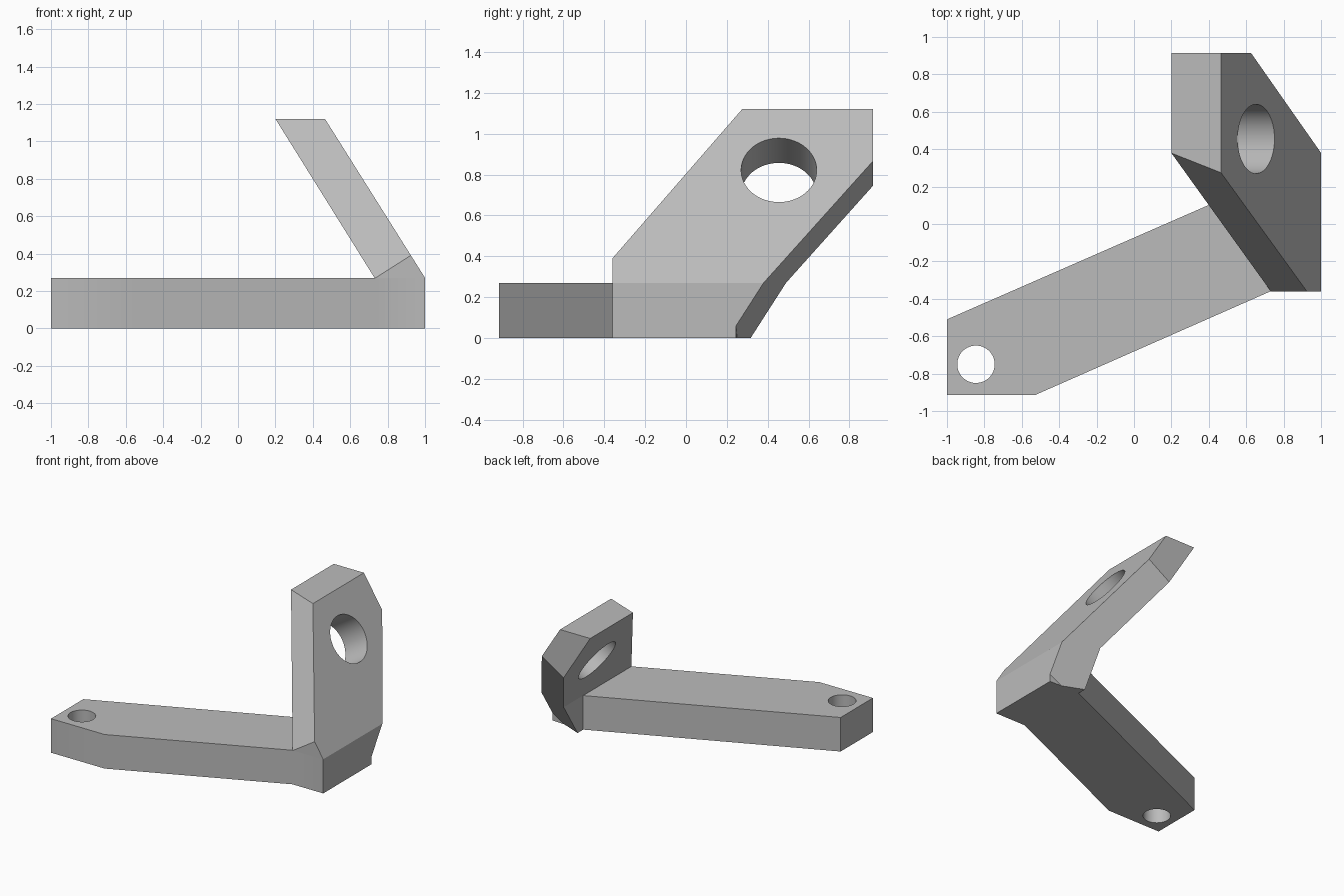
import bpy, bmesh
from mathutils import Vector, Matrix

if "Cube" in bpy.data.objects:
    bpy.data.objects.remove(bpy.data.objects["Cube"], do_unlink=True)

grey = bpy.data.materials.new("plain grey")
grey.use_nodes = True
colour = (0.5, 0.5, 0.5, 1)
grey.diffuse_color = colour
grey.node_tree.nodes["Principled BSDF"].inputs["Base Color"].default_value = colour

THICK, TOP, LOW, BACK = 0.27, 1.12, -0.36, 0.915
LEAN = Vector((0.85, 0, 0.54)).normalized()   # direction the leaning plate faces


def add_object(name, bm):
    bmesh.ops.recalc_face_normals(bm, faces=bm.faces)
    mesh = bpy.data.meshes.new(name)
    bm.to_mesh(mesh)
    bm.free()
    mesh.materials.append(grey)
    obj = bpy.data.objects.new(name, mesh)
    bpy.context.collection.objects.link(obj)
    return obj


def prism(points, offset):
    bm = bmesh.new()
    face = bm.faces.new([bm.verts.new(p) for p in points])
    made = bmesh.ops.extrude_face_region(bm, geom=[face])["geom"]
    moved = [v for v in made if isinstance(v, bmesh.types.BMVert)]
    bmesh.ops.translate(bm, verts=moved, vec=offset)
    return bm


def slice_off(bm, point, edge, side):
    """Trim along a plane square to the leaning plate; side is the y sign removed."""
    normal = LEAN.cross(Vector(edge)).normalized()
    if normal.y * side < 0:
        normal.negate()
    cut = bmesh.ops.bisect_plane(bm, geom=bm.verts[:] + bm.edges[:] + bm.faces[:],
                                 plane_co=point, plane_no=normal, clear_outer=True)
    rim = [e for e in cut["geom_cut"] if isinstance(e, bmesh.types.BMEdge)]
    bmesh.ops.edgeloop_fill(bm, edges=rim)


def combine(obj, other, operation):
    mod = obj.modifiers.new(operation.lower(), "BOOLEAN")
    mod.operation, mod.solver, mod.object = operation, "EXACT", other
    bpy.context.view_layer.objects.active = obj
    bpy.ops.object.modifier_apply(modifier=mod.name)
    bpy.data.objects.remove(other, do_unlink=True)


def drill(obj, centre, axis, radius):
    bm = bmesh.new()
    turn = Vector((0, 0, 1)).rotation_difference(axis).to_matrix().to_4x4()
    bmesh.ops.create_cone(bm, cap_ends=True, segments=64, radius1=radius, radius2=radius,
                          depth=1, matrix=Matrix.Translation(centre) @ turn)
    cutter = add_object("hole_cutter", bm)
    cutter.hide_render = True
    combine(obj, cutter, "DIFFERENCE")


# Flat arm with a clipped end, running under the upright
arm_outline = [(-1, -0.51), (-1, -BACK), (-0.53, -BACK), (0.73, LOW),
               (1, LOW), (1, 0.245), (0.755, 0.257)]
bracket = add_object("bracket", prism([(x, y, 0) for x, y in arm_outline], (0, 0, THICK)))
drill(bracket, (-0.845, -0.75, 0.13), Vector((0, 0, 1)), 0.1)

# Leaning plate on a vertical foot, with front and back edges trimmed
side_profile = [(0.2, TOP), (0.465, TOP), (1, THICK), (1, 0), (0.73, 0), (0.73, THICK)]
bm = prism([(x, LOW, z) for x, z in side_profile], (0, BACK - LOW, 0))
slice_off(bm, (0.924, LOW, 0.39), (-0.46, 0.635, 0.73), -1)
slice_off(bm, (1, 0.38, THICK), (-0.38, 0.54, 0.6), 1)
upright = add_object("upright", bm)
drill(upright, (0.65, 0.455, 0.82), LEAN, 0.185)

# Join into one solid
combine(bracket, upright, "UNION")
bpy.ops.object.select_all(action="DESELECT")
bracket.select_set(True)
bpy.context.view_layer.objects.active = bracket
bpy.ops.object.shade_smooth_by_angle()
